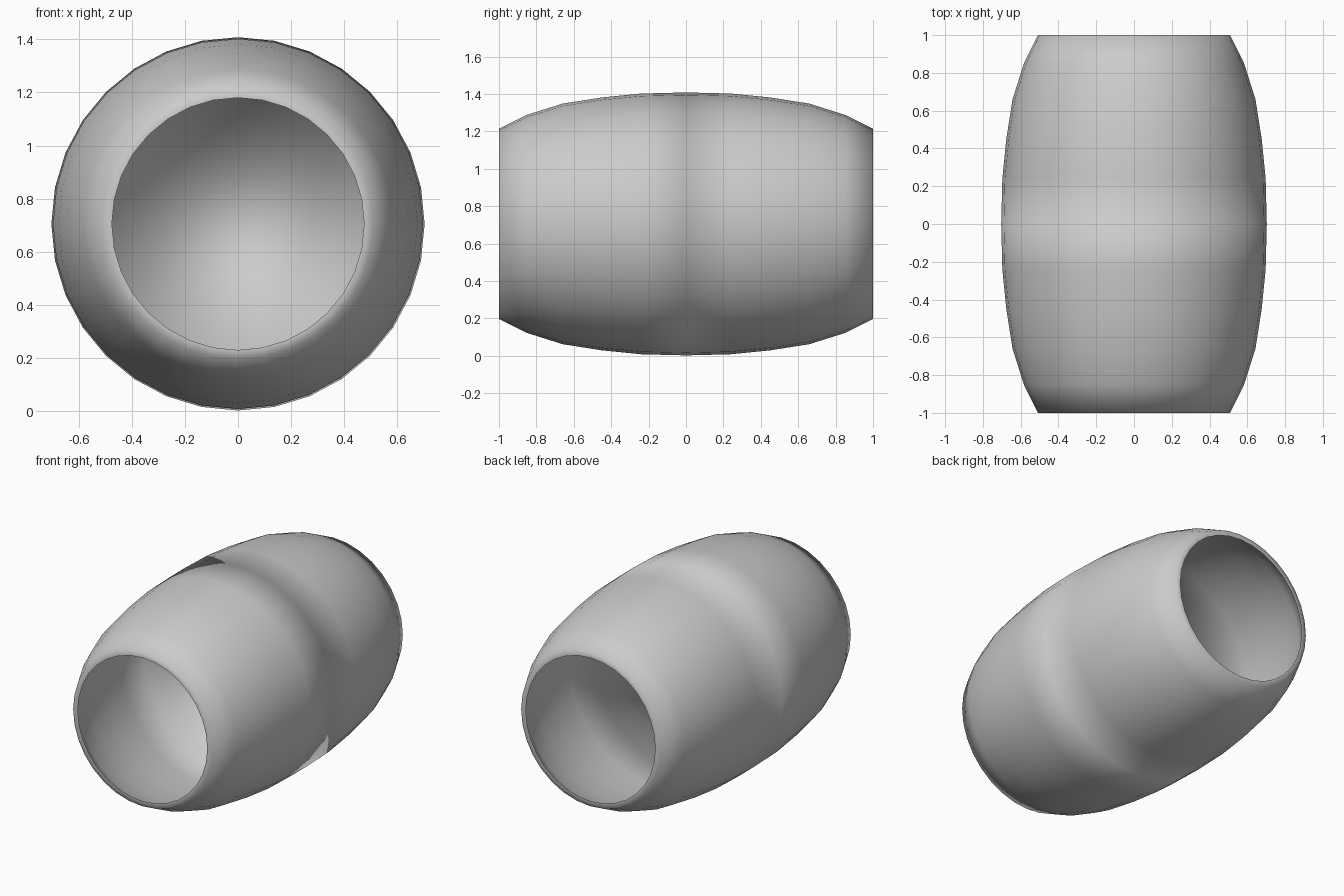
import bpy, bmesh
from math import sin, cos, pi

if "Cube" in bpy.data.objects:
    bpy.data.objects.remove(bpy.data.objects["Cube"])

SIDES = 32
CENTER_Z = 0.705

# Half profile of the barrel: (distance along y, radius)
half = [(0.24, 0.697), (0.45, 0.676), (0.66, 0.643), (0.85, 0.583),
        (1.0, 0.509), (1.0, 0.475)]
profile = [(-y, r) for y, r in reversed(half)] + [(0.0, 0.703)] + half

bm = bmesh.new()


def ring(y, r):
    angles = [2 * pi * i / SIDES for i in range(SIDES)]
    return [bm.verts.new((r * cos(a), y, CENTER_Z + r * sin(a))) for a in angles]


rings = [ring(y, r) for y, r in profile]

# Outer wall with a narrow flat rim at each open end
for a, b in zip(rings, rings[1:]):
    for i in range(SIDES):
        j = (i + 1) % SIDES
        bm.faces.new((a[i], b[i], b[j], a[j]))

# Dividing wall across the middle, facing the back
bm.faces.new(list(reversed(rings[len(half)])))

for f in bm.faces:
    f.smooth = True

mesh = bpy.data.meshes.new("barrel_tube")
bm.to_mesh(mesh)
bm.free()
barrel = bpy.data.objects.new("barrel_tube", mesh)
bpy.context.collection.objects.link(barrel)
